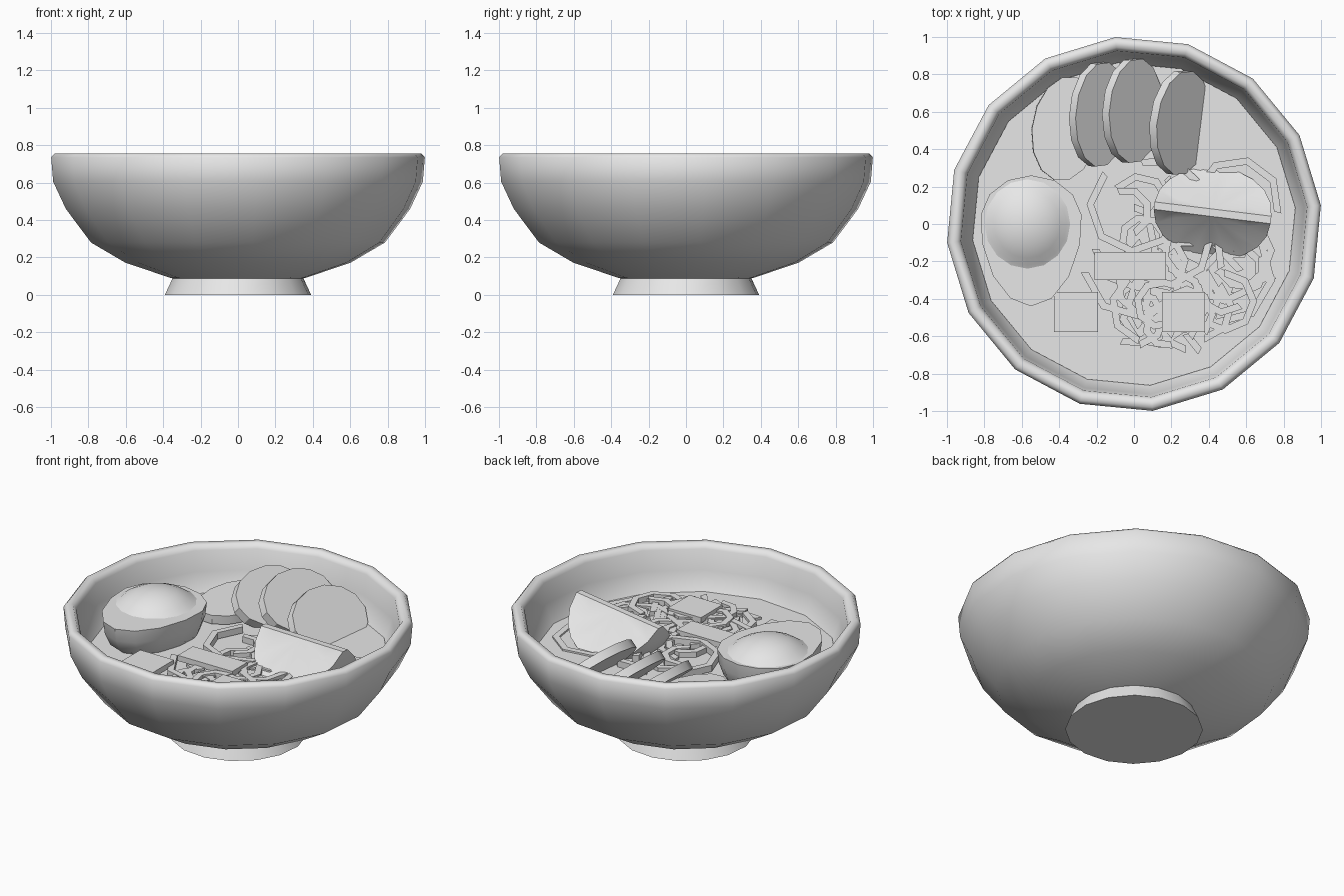
import bpy, bmesh, math, random
from mathutils import Matrix, Vector

cube = bpy.data.objects.get("Cube")
if cube:
    bpy.data.objects.remove(cube)

clay = bpy.data.materials.new("pale_grey")
clay.use_nodes = True
GREY = (0.8, 0.8, 0.8, 1)
clay.diffuse_color = GREY
clay.node_tree.nodes["Principled BSDF"].inputs["Base Color"].default_value = GREY
TURN = math.atan2(0.1, 1)
BROTH = 0.485
random.seed(4)


def finish(name, bm, matrix=None, angle=None):
    """Turn a bmesh into a shaded object."""
    bmesh.ops.recalc_face_normals(bm, faces=bm.faces)
    if matrix:
        bm.transform(matrix)
    mesh = bpy.data.meshes.new(name)
    bm.to_mesh(mesh)
    bm.free()
    mesh.materials.append(clay)
    obj = bpy.data.objects.new(name, mesh)
    bpy.context.collection.objects.link(obj)
    if angle:
        bpy.ops.object.select_all(action='DESELECT')
        obj.select_set(True)
        bpy.context.view_layer.objects.active = obj
        bpy.ops.object.shade_smooth_by_angle(angle=math.radians(angle))
    return obj


def rings(loops, cap_start=True, cap_end=True):
    """Bridge a list of closed loops of points."""
    bm = bmesh.new()
    rows = [[bm.verts.new(p) for p in loop] for loop in loops]
    for a, b in zip(rows, rows[1:]):
        n = len(a)
        for i in range(n):
            j = (i + 1) % n
            bm.faces.new((a[i], a[j], b[j], b[i]))
    if cap_start:
        bm.faces.new(rows[0])
    if cap_end:
        bm.faces.new(rows[-1])
    return bm


def circle(rx, ry, z, n, turn=0.0, cx=0.0, cy=0.0):
    return [(cx + rx * math.cos(turn + math.tau * i / n),
             cy + ry * math.sin(turn + math.tau * i / n), z) for i in range(n)]


def lathe(name, profile, angle=35, **caps):
    return finish(name, rings([circle(r, r, z, 16, TURN) for r, z in profile], **caps), angle=angle)


# Bowl with foot, rounded rim and inner wall
lathe("foot", [(0.393, 0), (0.35, 0.092)])
lathe("bowl", [(0.33, 0.085), (0.36, 0.09), (0.605, 0.172), (0.79, 0.28), (0.925, 0.46),
               (0.993, 0.605), (1.004, 0.735), (0.985, 0.757), (0.95, 0.755), (0.93, 0.725),
               (0.915, 0.6), (0.865, 0.47), (0.73, 0.33), (0.4, 0.2)], angle=60)
lathe("broth", [(0.8, BROTH - 0.06), (0.867, BROTH)])


# Halved egg: body narrowing towards the front, flat cut on top
def egg_loop(scale, z):
    pts = []
    for x, y, _ in circle(1, 1, 0, 14, 0.22):
        length = 0.27 if y > 0 else 0.43
        pts.append((-0.55 + 0.272 * scale * x * (1 + 0.07 * y), -0.01 + length * scale * y, z))
    return pts


finish("egg_white", rings([egg_loop(s, z) for s, z in (
    (0.3, 0.41), (0.65, 0.44), (0.87, 0.51), (0.97, 0.59), (1, 0.67))]), angle=40)
finish("egg_yolk", rings([circle(0.235 * r, 0.245 * r, 0.667 + h, 16, 0, -0.57, 0.0) for r, h in (
    (1, 0), (0.9, 0.012), (0.75, 0.038), (0.5, 0.066), (0.25, 0.08), (0.08, 0.084))]), angle=60)

# Overlapping oval slices leaning against the back wall
for i, (x, y, z, tilt, spin, half) in enumerate((
        (-0.365, 0.51, 0.555, 3, -8, 0.18), (-0.17, 0.585, 0.595, 40, -4, 0.185),
        (0.01, 0.605, 0.605, 43, -4, 0.195), (0.265, 0.54, 0.58, 46, -7, 0.205))):
    m = (Matrix.Translation((x, y, z)) @ Matrix.Rotation(math.radians(spin), 4, 'Z')
         @ Matrix.Rotation(math.radians(tilt), 4, 'Y'))
    bm = rings([circle(half, 0.282, h, 14, 0.1) for h in (-0.055, 0)])
    finish(f"slice_{i + 1}", bm, m, angle=30)

# Citrus wedge: straight core on top, two cut faces and a round rind
STEPS, RADIUS = 10, 0.315
bm = bmesh.new()


def wedge_point(step, sweep, reach=1.0):
    a = math.pi * step / STEPS
    d = reach * RADIUS * math.sin(a)
    side = 0.02 if sweep > 0 else -0.02 if sweep < 0 else 0
    return Vector((-reach * RADIUS * math.cos(a), side + d * math.sin(sweep), -d * math.cos(sweep)))


sweeps = [math.radians(d) for d in (-46, -23, 0, 23, 46)]
rind = [[bm.verts.new(wedge_point(s, w)) for s in range(STEPS + 1)] for w in sweeps]
for a, b in zip(rind, rind[1:]):
    for i in range(STEPS):
        bm.faces.new((a[i], a[i + 1], b[i + 1], b[i]))
cores = []
for row, w in ((rind[0], sweeps[0]), (rind[-1], sweeps[-1])):
    core = bm.verts.new((0, math.copysign(0.02, w), 0))
    inward = Vector((0, -math.cos(w), -math.sin(w))) * math.copysign(0.022, w)
    mids = []
    for s in range(STEPS + 1):
        p = wedge_point(s, w, 0.65)
        mids.append(bm.verts.new(p + inward if s % 2 else p))
    for i in range(STEPS):
        bm.faces.new((core, mids[i], mids[i + 1]))
        bm.faces.new((mids[i], row[i], row[i + 1], mids[i + 1]))
    cores.append([row[0], mids[0], core, mids[-1], row[-1]])
for i in range(4):
    bm.faces.new((cores[0][i], cores[0][i + 1], cores[1][i + 1], cores[1][i]))
finish("citrus_wedge", bm, Matrix.Translation((0.42, 0.06, 0.685))
       @ Matrix.Rotation(math.radians(-7), 4, 'Z') @ Matrix.Rotation(math.radians(-3), 4, 'Y'), angle=40)

# Noodles: flat-topped curling strips lying at slightly different heights
bm = bmesh.new()
for k in range(46):
    cx, cy = random.uniform(-0.05, 0.62), random.uniform(-0.55, 0.15)
    radius = random.uniform(0.1, 0.27)
    start, top = random.uniform(0, math.tau), random.uniform(0.495, 0.53)
    rows = []
    for s in range(random.randint(4, 7)):
        a = start + s * math.tau / 8
        if math.hypot(cx + radius * math.cos(a), cy + radius * math.sin(a)) > 0.8:
            break
        rows.append([bm.verts.new((cx + (radius + w) * math.cos(a), cy + (radius + w) * math.sin(a), z))
                     for w, z in ((-0.02, top), (0.02, top), (0.02, top - 0.04), (-0.02, top - 0.04))])
    for a, b in zip(rows, rows[1:]):
        for i in range(4):
            j = (i + 1) % 4
            bm.faces.new((a[i], a[j], b[j], b[i]))
    if len(rows) > 1:
        bm.faces.new(rows[0])
        bm.faces.new(rows[-1])
finish("noodles", bm)

# Thin rectangular toppings
for name, x, y, w, d in (("topping_right", -0.31, -0.47, 0.235, 0.215),
                         ("topping_middle", -0.02, -0.225, 0.38, 0.15),
                         ("topping_left", 0.265, -0.47, 0.23, 0.215)):
    bm = bmesh.new()
    bmesh.ops.create_cube(bm, size=1)
    finish(name, bm, Matrix.Translation((x, y, 0.525)) @ Matrix.Diagonal((w, d, 0.035, 1)))
